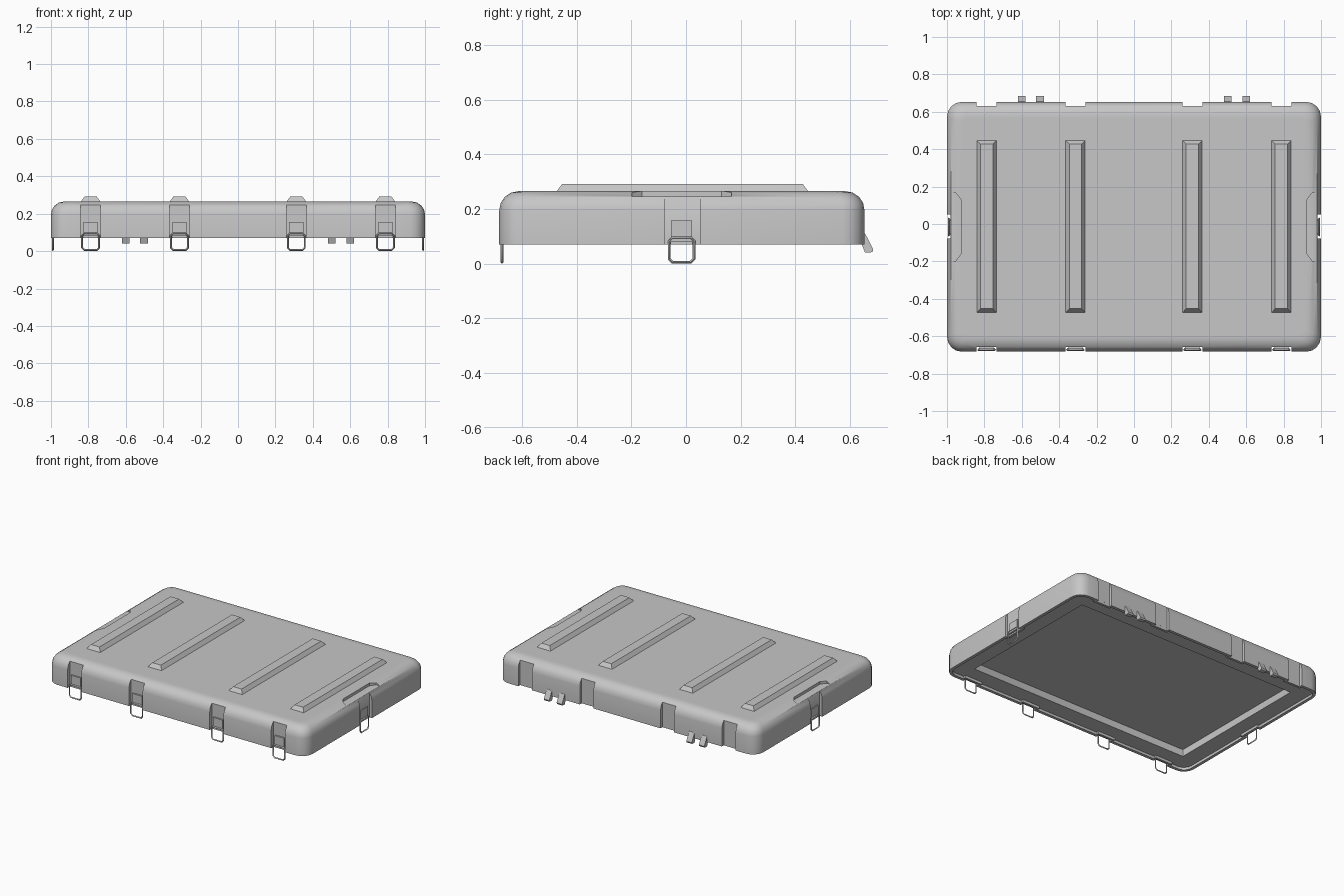
import bpy, bmesh, math
from mathutils import Matrix, Vector

if "Cube" in bpy.data.objects:
    bpy.data.objects.remove(bpy.data.objects["Cube"], do_unlink=True)

grey = bpy.data.materials.new("light_grey")
grey.use_nodes = True
grey.diffuse_color = (0.57, 0.57, 0.57, 1)
for node in grey.node_tree.nodes:
    if node.type == 'BSDF_PRINCIPLED':
        node.inputs["Base Color"].default_value = grey.diffuse_color

CY, HX, HY = -0.015, 1.0, 0.668         # body centre and half sizes
BASE, TOP, R = 0.07, 0.265, 0.07        # rim height, top height, fillet radius
LEDGE, CEILING = 0.088, 0.137           # underside ledge and cavity heights
STRAP_X = (-0.788, -0.313, 0.312, 0.788)  # rib and latch columns
SIDE_Y = -0.013


def add(name, bm):
    bmesh.ops.recalc_face_normals(bm, faces=bm.faces)
    mesh = bpy.data.meshes.new(name)
    bm.to_mesh(mesh)
    bm.free()
    mesh.materials.append(grey)
    obj = bpy.data.objects.new(name, mesh)
    bpy.context.collection.objects.link(obj)
    return obj


def bridge(bm, loops):
    """Skin a stack of equal point loops and cap both ends."""
    rows = [[bm.verts.new(p) for p in loop] for loop in loops]
    n = len(rows[0])
    for a, b in zip(rows, rows[1:]):
        for i in range(n):
            j = (i + 1) % n
            bm.faces.new((a[i], a[j], b[j], b[i]))
    bm.faces.new(rows[0][::-1])
    bm.faces.new(rows[-1])


def rect(x0, x1, y0, y1, z):
    return [(x0, y0, z), (x1, y0, z), (x1, y1, z), (x0, y1, z)]


def rounded(inset, z, radius, steps=4):
    pts = []
    for k, (sx, sy) in enumerate(((1, 1), (-1, 1), (-1, -1), (1, -1))):
        for s in range(steps + 1):
            a = math.pi / 2 * (k + s / steps)
            pts.append((sx * (HX - inset - radius) + radius * math.cos(a),
                        CY + sy * (HY - inset - radius) + radius * math.sin(a), z))
    return pts


def box(bm, x0, x1, y0, y1, z0, z1):
    bridge(bm, [rect(x0, x1, y0, y1, z0), rect(x0, x1, y0, y1, z1)])


def smooth(obj):
    bpy.ops.object.select_all(action='DESELECT')
    obj.select_set(True)
    bpy.context.view_layer.objects.active = obj
    bpy.ops.object.shade_smooth_by_angle(angle=math.radians(35))


def bake(obj):
    """Replace an object by a plain mesh of its evaluated shape."""
    dg = bpy.context.evaluated_depsgraph_get()
    mesh = bpy.data.meshes.new_from_object(obj.evaluated_get(dg))
    name = obj.name
    bpy.data.objects.remove(obj, do_unlink=True)
    new = bpy.data.objects.new(name, mesh)
    bpy.context.collection.objects.link(new)
    return new


# Lid shell: inner cavity, wide ledge, thin lip, outer wall, rolled top edge
loops = [rounded(0.138, CEILING, 0.004), rounded(0.138, LEDGE, 0.004),
         rounded(0.021, LEDGE, 0.06), rounded(0.021, BASE, 0.06),
         rounded(0, BASE, 0.08)]
for s in range(5):
    a = math.pi / 2 * s / 4
    inset = R * (1 - math.cos(a))
    loops.append(rounded(inset, TOP - R + R * math.sin(a), 0.08 - inset * 0.6))
loops.append(rounded(0.09, TOP, 0.03))
bm = bmesh.new()
bridge(bm, loops)
shell = add("lid_shell", bm)

# Cutters: strap channels around the walls
bm = bmesh.new()
front, back = CY - HY, CY + HY
for x in STRAP_X:
    box(bm, x - 0.053, x + 0.053, front - 0.1, front + 0.025, 0, 0.35)
    box(bm, x - 0.053, x + 0.053, back - 0.021, back + 0.1, 0, 0.35)
for s in (-1, 1):
    box(bm, *sorted((s * 0.98, s * 1.1)), SIDE_Y - 0.065, SIDE_Y + 0.065, 0, 0.35)
channels = add("channel_cutter", bm)

# Cutters: shallow pockets above the side latches, with angled inner corners
plan = [(1.1, -0.197), (0.953, -0.197), (0.925, -0.16),
        (0.925, 0.13), (0.953, 0.167), (1.1, 0.167)]
bm = bmesh.new()
for s in (-1, 1):
    bridge(bm, [[(s * x, y, z) for x, y in plan] for z in (0.246, 0.35)])
pockets = add("pocket_cutter", bm)

for cutter in (channels, pockets):
    cutter.hide_render = True
    mod = shell.modifiers.new("cut", 'BOOLEAN')
    mod.operation = 'DIFFERENCE'
    mod.solver = 'EXACT'
    mod.object = cutter
bpy.context.view_layer.update()
shell = bake(shell)
for cutter in (channels, pockets):
    bpy.data.objects.remove(cutter, do_unlink=True)
smooth(shell)

# Lip jogs behind each channel
bm = bmesh.new()
for x in STRAP_X:
    box(bm, x - 0.068, x + 0.068, front + 0.0251, front + 0.04, BASE, LEDGE + 0.004)
    box(bm, x - 0.068, x + 0.068, back - 0.038, back - 0.0212, BASE, LEDGE + 0.004)
for s in (-1, 1):
    box(bm, *sorted((s * 0.9798, s * 0.963)), SIDE_Y - 0.08, SIDE_Y + 0.08,
        BASE, LEDGE + 0.004)
add("lip_jogs", bm)

# Raised top ribs
for i, x in enumerate(STRAP_X):
    bm = bmesh.new()
    bridge(bm, [rect(x - 0.052, x + 0.052, -0.473, 0.447, TOP - 0.004),
                rect(x - 0.052, x + 0.052, -0.473, 0.447, TOP),
                rect(x - 0.033, x + 0.033, -0.453, 0.427, 0.291)])
    add(f"top_rib_{i + 1}", bm)


def latch(name, matrix):
    """Backing plate, roller and wire bail; local -y faces outwards."""
    bm = bmesh.new()
    box(bm, -0.038, 0.038, 0.014, 0.03, 0.08, 0.157)
    box(bm, -0.044, 0.044, 0.007, 0.019, 0.08, 0.092)
    plate = add(name + "_plate", bm)
    plate.data.transform(matrix)

    curve = bpy.data.curves.new(name + "_bail", 'CURVE')
    curve.dimensions = '3D'
    curve.bevel_depth = 0.0055
    curve.bevel_resolution = 0
    spline = curve.splines.new('POLY')
    w, z0, z1, c = 0.045, 0.0055, 0.094, 0.012
    pts = [(w - c, z0), (w, z0 + c), (w, z1 - c), (w - c, z1)]
    pts += [(-x, z) for x, z in reversed(pts)]
    spline.points.add(len(pts) - 1)
    for p, (x, z) in zip(spline.points, pts):
        p.co = (*(matrix @ Vector((x, 0.01, z))), 1)
    spline.use_cyclic_u = True
    curve.materials.append(grey)
    bail = bpy.data.objects.new(name + "_bail", curve)
    bpy.context.collection.objects.link(bail)
    bpy.context.view_layer.update()
    smooth(bake(bail))


# Latches on the front and both sides
for i, x in enumerate(STRAP_X):
    latch(f"front_latch_{i + 1}", Matrix.Translation((x, front, 0)))
for name, s in (("left_latch", 1), ("right_latch", -1)):
    latch(name, Matrix.Translation((s * HX, SIDE_Y - 0.003, 0))
          @ Matrix.Rotation(s * math.pi / 2, 4, 'Z'))

# Wedge-shaped hinge tabs on the back
profile = [(0.643, 0.11), (0.655, 0.11), (0.685, 0.052), (0.681, 0.042),
           (0.655, 0.04), (0.643, 0.07)]
for i, x in enumerate((-0.6, -0.503, 0.501, 0.6)):
    bm = bmesh.new()
    bridge(bm, [[(x + d, y, z) for y, z in profile] for d in (-0.021, 0.021)])
    add(f"hinge_tab_{i + 1}", bm)
